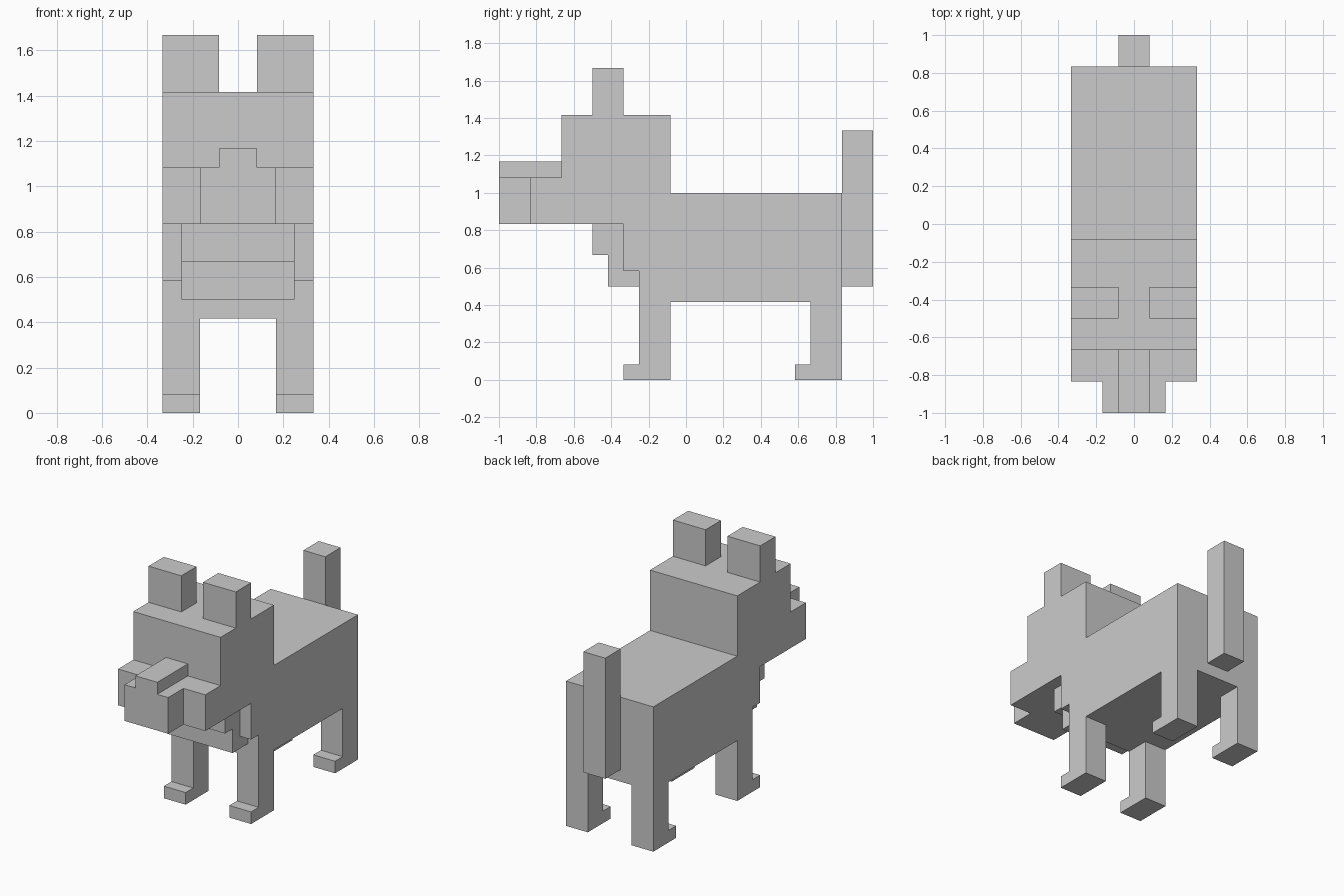
import bpy, bmesh

if "Cube" in bpy.data.objects:
    bpy.data.objects.remove(bpy.data.objects["Cube"])

U = 1 / 12  # the model sits on a grid of twelfths


def extrude_profile(name, profile, x0, x1):
    """Extrude a (y, z) side profile from x0 to x1, all in grid units."""
    bm = bmesh.new()
    face = bm.faces.new([bm.verts.new((x0 * U, y * U, z * U)) for y, z in profile])
    ext = bmesh.ops.extrude_face_region(bm, geom=[face], use_keep_orig=True)
    moved = [v for v in ext["geom"] if isinstance(v, bmesh.types.BMVert)]
    bmesh.ops.translate(bm, verts=moved, vec=((x1 - x0) * U, 0, 0))
    bmesh.ops.recalc_face_normals(bm, faces=bm.faces)
    mesh = bpy.data.meshes.new(name)
    bm.to_mesh(mesh)
    bm.free()
    obj = bpy.data.objects.new(name, mesh)
    bpy.context.collection.objects.link(obj)
    return obj


def rect(y0, y1, z0, z1):
    return [(y0, z0), (y1, z0), (y1, z1), (y0, z1)]


def mirrored(name, profile, x0, x1):
    obj = extrude_profile(name, profile, x0, x1)
    obj.modifiers.new("Mirror", "MIRROR").use_axis[0] = True
    return obj


def leg(name, y):
    """Pair of legs with a one-unit toe; y is the front of the shin."""
    mirrored(name, [(y - 1, 0), (y + 2, 0), (y + 2, 5), (y, 5), (y, 1), (y - 1, 1)], 2, 4)


# Torso, with the upper front stepping forward over the legs
extrude_profile("body", [(-3, 5), (10, 5), (10, 12), (-4, 12), (-4, 7), (-3, 7)], -4, 4)

# Stepped chest tuft under the head
extrude_profile("chest", [(-5, 6), (-3, 6), (-3, 7), (-4, 7), (-4, 10),
                          (-6, 10), (-6, 8), (-5, 8)], -3, 3)

# Head block with cheeks in front, resting on the torso
extrude_profile("head", [(-10, 10), (-4, 10), (-4, 12), (-1, 12), (-1, 17),
                         (-8, 17), (-8, 13), (-10, 13)], -4, 4)

# Snout and the raised nose bridge
extrude_profile("muzzle", rect(-12, -10, 10, 13), -2, 2)
extrude_profile("nose_bridge", rect(-12, -8, 13, 14), -1, 1)

# Ears
mirrored("ears", rect(-6, -4, 17, 20), 1, 4)

# Legs
leg("front_legs", -3)
leg("hind_legs", 8)

# Upright tail
extrude_profile("tail", rect(10, 12, 6, 16), -1, 1)
